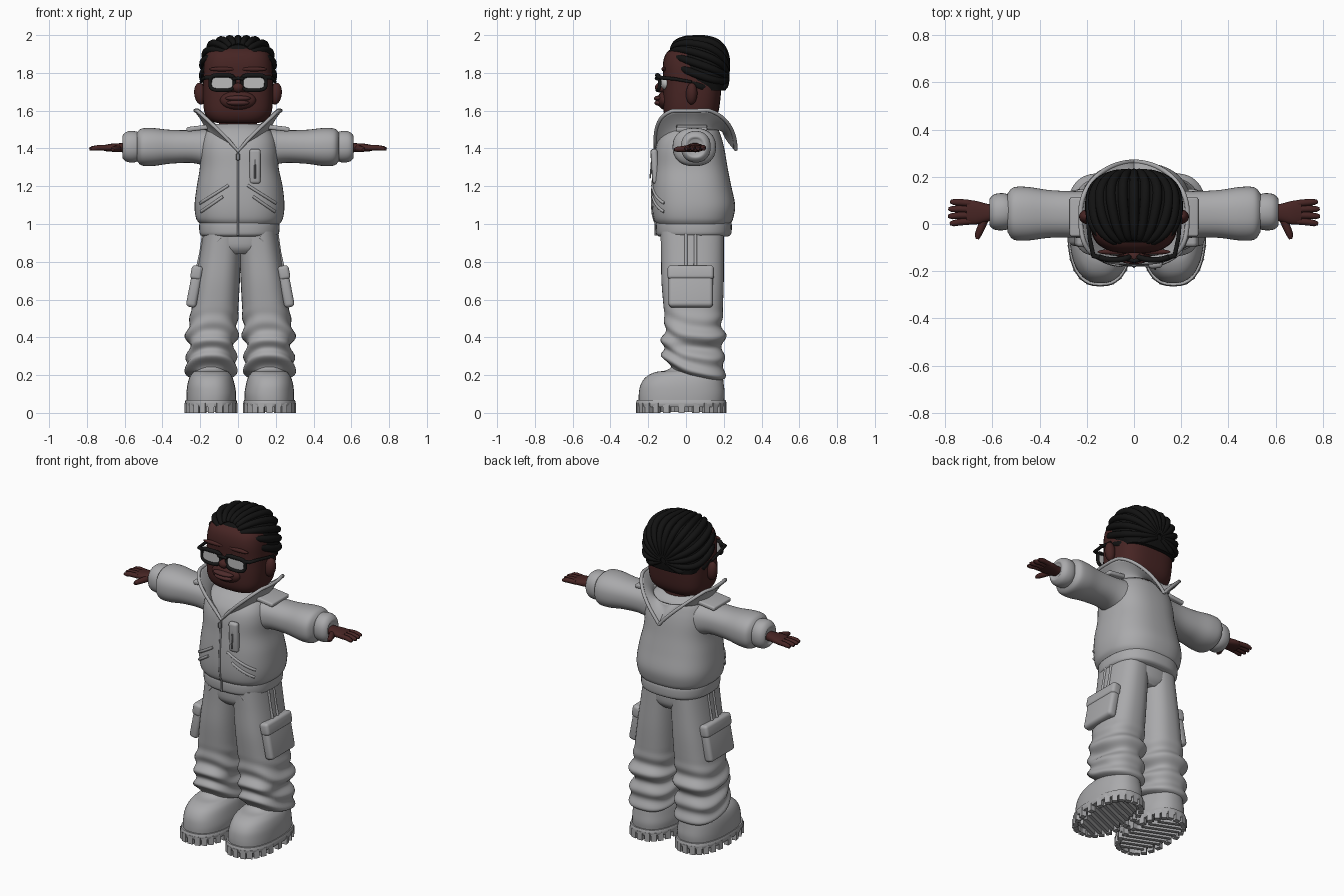
import bpy, bmesh
from math import sin, cos, pi, radians, copysign
from mathutils import Vector, Matrix, Euler

if "Cube" in bpy.data.objects:
    bpy.data.objects.remove(bpy.data.objects["Cube"])


def material(name, r, g, b):
    m = bpy.data.materials.new(name)
    m.use_nodes = True
    m.diffuse_color = (r, g, b, 1)
    m.node_tree.nodes["Principled BSDF"].inputs["Base Color"].default_value = (r, g, b, 1)
    return m


CLOTH = material("grey_cloth", 0.40, 0.40, 0.41)
SEAM = material("seam_grey", 0.24, 0.24, 0.25)
SKIN = material("dark_brown_skin", 0.062, 0.018, 0.017)
LIP = material("lip_brown", 0.075, 0.024, 0.024)
HAIR = material("black_hair", 0.006, 0.006, 0.006)
FRAME = material("black_frame", 0.008, 0.008, 0.008)
LENS = material("pale_lens", 0.50, 0.50, 0.50)


def place(name, data, mat, mirror=False, shift=0.0):
    """Link an object, colour it and optionally mirror it across its own origin."""
    ob = bpy.data.objects.new(name, data)
    bpy.context.collection.objects.link(ob)
    data.materials.append(mat)
    ob.location.x = shift
    if mirror:
        ob.modifiers.new("mirror", "MIRROR").use_mirror_merge = False
    return ob


def from_bmesh(name, bm, mat, mirror=False, shift=0.0, angle=50):
    bmesh.ops.recalc_face_normals(bm, faces=bm.faces)
    me = bpy.data.meshes.new(name)
    bm.to_mesh(me)
    bm.free()
    me.shade_smooth()
    me.set_sharp_from_angle(angle=radians(angle))
    return place(name, me, mat, mirror, shift)


def rounded(a, p):
    """Point on a unit superellipse."""
    c, s = cos(a), sin(a)
    return copysign(abs(c) ** (2 / p), c), copysign(abs(s) ** (2 / p), s)


def spline(rows, steps):
    """Smoothly resample rows of numbers."""
    out = []
    for i in range(len(rows) - 1):
        a, b, c, d = (rows[max(0, min(len(rows) - 1, i + k))] for k in (-1, 0, 1, 2))
        for s in range(steps):
            t = s / steps
            out.append([q + t / 2 * (r - p + t * (2 * p - 5 * q + 4 * r - w + t * (3 * (q - r) + w - p)))
                        for p, q, r, w in zip(a, b, c, d)])
    return out + [list(rows[-1])]


def loft(name, rows, mat, axis="z", p=2.4, seg=48, steps=5, fold=None, mirror=False, shift=0.0):
    """Rows are: position on the axis, then low and high bounds of both cross directions."""
    bm = bmesh.new()
    rings = []
    for pos, a0, a1, b0, b1 in spline(rows, steps):
        ring = []
        for k in range(seg):
            c, s = rounded(2 * pi * k / seg, p)
            a, b = (a0 + a1 + (a1 - a0) * c) / 2, (b0 + b1 + (b1 - b0) * s) / 2
            co = Vector((a, b, pos)) if axis == "z" else Vector((pos, a, b))
            if fold:
                co = fold(co, Vector(((a0 + a1) / 2, (b0 + b1) / 2, pos)), 2 * pi * k / seg)
            ring.append(bm.verts.new(co))
        rings.append(ring)
    for lo, hi in zip(rings, rings[1:]):
        for k in range(seg):
            bm.faces.new((lo[k - 1], lo[k], hi[k], hi[k - 1]))
    bm.faces.new(rings[0])
    bm.faces.new(rings[-1])
    return from_bmesh(name, bm, mat, mirror, shift)


def box(name, loc, size, mat, rot=(0, 0, 0), bevel=0.01, mirror=False, shift=0.0):
    bm = bmesh.new()
    m = Matrix.LocRotScale(Vector(loc), Euler(rot), Vector(size))
    bmesh.ops.create_cube(bm, size=1, matrix=m)
    if bevel:
        bmesh.ops.bevel(bm, geom=bm.edges[:], offset=bevel, segments=4, profile=0.5, affect="EDGES")
    return from_bmesh(name, bm, mat, mirror, shift)


def ball(name, loc, size, mat, rot=(0, 0, 0), mirror=False):
    bm = bmesh.new()
    m = Matrix.LocRotScale(Vector(loc), Euler(rot), Vector(size))
    bmesh.ops.create_uvsphere(bm, u_segments=28, v_segments=18, radius=1, matrix=m)
    return from_bmesh(name, bm, mat, mirror)


def tube(name, paths, mat, radius, mirror=False, cyclic=False, shift=0.0):
    """Paths are lists of (point, radius factor)."""
    cu = bpy.data.curves.new(name, "CURVE")
    cu.dimensions, cu.bevel_depth, cu.bevel_resolution, cu.use_fill_caps = "3D", radius, 3, True
    for path in paths:
        sp = cu.splines.new("POLY")
        sp.points.add(len(path) - 1)
        for pt, (co, r) in zip(sp.points, path):
            pt.co, pt.radius = (*co, 1), r
        sp.use_cyclic_u = cyclic
    return place(name, cu, mat, mirror, shift)


# Trousers with gathered folds near the ankle
def trouser_fold(co, mid, a):
    low = max(0.0, min(1.0, (0.56 - co.z) / 0.15))
    hem = max(0.0, min(1.0, (0.40 - co.z) / 0.2))
    out = (co - mid).normalized()
    co = co + out * low * 0.011 * sin(co.z * 62 + 2.2 * sin(a) + 1.3 * cos(2 * a))
    co.z -= 0.16 * hem * (co.y - 0.06)
    return co


loft("trouser_legs", [(.19, .06, .25, -.05, .18), (.215, .025, .285, -.08, .2), (.28, .02, .288, -.12, .205),
     (.335, .035, .265, -.125, .19), (.39, .018, .285, -.125, .208), (.46, .015, .275, -.112, .192),
     (.55, .01, .258, -.118, .195), (.7, .002, .236, -.13, .2), (.85, -.005, .212, -.132, .2),
     (.96, -.01, .195, -.135, .2)], CLOTH, p=2.5, steps=8, fold=trouser_fold, mirror=True, shift=.012)
loft("hips", [(.84, -.1, .12, -.1, .17), (.88, -.17, .19, -.13, .195), (.97, -.185, .205, -.135, .2)], CLOTH)
box("cargo_pockets", (.242, .025, .665), (.055, .235, .215), CLOTH, (0, -.19, 0), .02, True, .012)
box("cargo_flaps", (.231, .025, .742), (.06, .245, .075), CLOTH, (0, -.19, 0), .018, True, .012)
tube("side_seams", [[((.226, y, .77), 1), ((.208, y, .85), 1), ((.194, y, .95), 1)] for y in (.0, .05)],
     CLOTH, .009, True, shift=.012)
tube("hip_pocket_seams", [[((.09, -.13, .945), 1), ((.12, -.128, .91), 1), ((.17, -.095, .89), 1)]],
     CLOTH, .006, True, shift=.012)

# Boots with lugged soles
loft("boots", [(.05, .025, .285, -.25, .2), (.1, .022, .285, -.25, .205), (.15, .03, .28, -.24, .2),
     (.19, .042, .268, -.212, .195), (.215, .06, .25, -.165, .19), (.232, .075, .235, -.09, .18),
     (.3, .08, .23, -.04, .17)], CLOTH, mirror=True, shift=.012)
loft("boot_soles", [(.032, .02, .29, -.26, .21), (.05, .016, .294, -.264, .214), (.068, .02, .29, -.26, .21)],
     CLOTH, p=2.5, mirror=True, shift=.012)
LUGS = 24
lugs = bmesh.new()
for k in range(LUGS):
    a = 2 * pi * k / LUGS
    c, s = rounded(a, 2.5)
    m = Matrix.LocRotScale(Vector((.155 + .125 * c, -.025 + .226 * s, .026)),
                           Euler((0, 0, a)), Vector((.028, .032, .052)))
    bmesh.ops.create_cube(lugs, size=1, matrix=m)
for k in range(-4, 5):
    length = .24 * (1 - (k / 5.2) ** 2) ** .5
    m = Matrix.LocRotScale(Vector((.155, -.025 + k * .044, .02)), Euler((0, 0, .4)), Vector((length, .02, .03)))
    bmesh.ops.create_cube(lugs, size=1, matrix=m)
from_bmesh("sole_lugs", lugs, CLOTH, True, .012, 30)

# Jacket body, waistband and sleeves
body = loft("jacket_body", [(1.0, -.2, .22, -.155, .235), (1.03, -.222, .238, -.172, .25), (1.1, -.23, .246, -.18, .26),
            (1.2, -.218, .236, -.178, .24), (1.3, -.202, .215, -.17, .22), (1.39, -.2, .212, -.163, .205),
            (1.45, -.19, .2, -.145, .19), (1.5, -.165, .17, -.105, .17), (1.53, -.12, .12, -.06, .13)], CLOTH, p=2.5)
loft("jacket_waistband", [(.935, -.19, .2, -.145, .225), (.95, -.203, .217, -.158, .24),
     (1.0, -.205, .219, -.16, .242), (1.02, -.195, .21, -.15, .232)], CLOTH, p=2.5)
loft("sleeves", [(.1, -.08, .16, 1.27, 1.51), (.22, -.06, .14, 1.32, 1.498), (.35, -.058, .143, 1.32, 1.498),
     (.45, -.07, .157, 1.307, 1.508), (.51, -.066, .155, 1.31, 1.505), (.535, -.035, .13, 1.335, 1.485)],
     CLOTH, "x", 2.3, mirror=True)
loft("cuffs", [(.51, -.015, .115, 1.34, 1.48), (.55, -.026, .13, 1.326, 1.492), (.59, -.024, .126, 1.33, 1.488),
     (.612, -.005, .105, 1.35, 1.465), (.605, .015, .085, 1.365, 1.45)], CLOTH, "x", 2.2, mirror=True)
box("shoulder_tabs", (.215, .03, 1.507), (.115, .165, .025), CLOTH, (0, .12, 0), .009, True)

# Flared collar, open in a V at the front
collar = bmesh.new()
N, ROWS = 72, 8
grid, rim = [], []
for k in range(N + 1):
    a = pi * (2 * k / N - 1)
    c, s = rounded(a, 3.2) if cos(a) > 0 else (cos(a), sin(a))
    top = Vector((.226 * s, .05 - .213 * c, 1.385 + .215 * min(1, abs(s) / .95) ** .9 + .008 * max(0, -c)))
    low = Vector((.17 * sin(a), .03 - .165 * cos(a), 1.5 - .12 * max(0, cos(a)) ** 3))
    rim.append((top, 1))
    col = []
    for v in range(ROWS + 1):
        t = v / ROWS
        co = low.lerp(top, t ** 1.5)
        co.z = low.z + (top.z - low.z) * t
        col.append(collar.verts.new(co))
    grid.append(col)
for p, q in zip(grid, grid[1:]):
    for v in range(ROWS):
        collar.faces.new((p[v], q[v], q[v + 1], p[v + 1]))
bmesh.ops.remove_doubles(collar, verts=collar.verts, dist=.0005)
flare = from_bmesh("collar", collar, CLOTH)
thick = flare.modifiers.new("thickness", "SOLIDIFY")
thick.thickness, thick.offset = .012, 0
tube("collar_rim", [rim], CLOTH, .010)

# Jacket front details laid onto the cloth
bpy.context.view_layer.update()


def front(x, z, lift=0.0):
    hit, co, *_ = body.ray_cast(Vector((x, -1, z)), Vector((0, 1, 0)))
    return Vector((x, co.y - lift if hit else -.16, z))


def on_front(x0, z0, x1, z1, n=12):
    return [(front(x0 + (x1 - x0) * i / n, z0 + (z1 - z0) * i / n), 1) for i in range(n + 1)]


tube("zip", [[(Vector((0, -.16, .94)), 1), (Vector((0, -.16, 1.005)), 1)] + on_front(0, 1.02, 0, 1.385)], SEAM, .006)
box("zip_pull", front(0, 1.355, .008), (.02, .014, .035), SEAM, bevel=.004)
tube("pocket_welts", [on_front(e * .05, 1.205, e * .2, 1.11) for e in (1, -1)]
     + [on_front(e * .08, 1.145, e * .195, 1.065) for e in (1, -1)], CLOTH, .008)
box("chest_pocket", front(.09, 1.305, .004), (.06, .036, .185), CLOTH, (.06, 0, .06), .016)
tube("chest_pocket_zip", [[(front(.09, z, .023), 1) for z in (1.24, 1.3, 1.37)]], SEAM, .004)

# Hands
loft("palms", [(.58, .02, .08, 1.38, 1.43), (.62, .01, .085, 1.38, 1.428), (.67, -.002, .098, 1.383, 1.425),
     (.71, .0, .1, 1.386, 1.418)], SKIN, "x", 2.4, 24, mirror=True)
tube("fingers", [[((.69, .012 + .025 * i, 1.403), 1), ((.74, .008 + .028 * i, 1.404), 1),
                  ((.775 - .008 * abs(i - 1.4), .003 + .030 * i, 1.4), .9),
                  ((.79 - .008 * abs(i - 1.4), .002 + .031 * i, 1.397), .5)] for i in range(4)],
     SKIN, .0145, True)
tube("thumbs", [[((.63, .03, 1.4), 1.2), ((.645, -.01, 1.398), 1.1), ((.66, -.045, 1.395), .95),
                 ((.664, -.063, 1.393), .5)]], SKIN, .0155, True)

# Head and face
loft("neck", [(1.46, -.1, .1, -.05, .13), (1.6, -.1, .1, -.06, .14)], SKIN)
loft("head", [(1.535, -.11, .11, -.075, .11), (1.55, -.15, .15, -.1, .145), (1.59, -.177, .177, -.118, .17),
     (1.66, -.185, .185, -.122, .182), (1.76, -.184, .184, -.12, .19), (1.85, -.18, .18, -.122, .195),
     (1.91, -.16, .16, -.1, .18), (1.95, -.1, .1, -.04, .12)], SKIN, p=3)
ball("muzzle", (0, -.115, 1.655), (.095, .035, .05), SKIN)
ball("nose", (0, -.138, 1.722), (.03, .026, .026), SKIN)
ball("nostrils", (.026, -.13, 1.715), (.018, .02, .017), SKIN, mirror=True)
ball("upper_lip", (0, -.142, 1.665), (.068, .028, .015), LIP)
ball("lower_lip", (0, -.14, 1.641), (.06, .027, .016), LIP)
ball("ears", (.2, .03, 1.69), (.032, .03, .058), SKIN, (0, .12, .3), True)
ball("eyes", (.082, -.1, 1.745), (.046, .035, .038), LENS, mirror=True)
ball("brows", (.085, -.118, 1.82), (.07, .012, .012), SKIN, mirror=True)

# Glasses
rims, lens = [], bmesh.new()
for k in range(40):
    c, s = rounded(2 * pi * k / 40, 3.4)
    co = Vector((.084 + .064 * c, -.152 + .012 * c * c, 1.748 + .04 * s))
    rims.append((co, 1.25 if s > .5 else 1))
lens.faces.new([lens.verts.new(co) for co, _ in rims])
tube("glasses_rims", [rims], FRAME, .0095, True, True)
from_bmesh("lenses", lens, LENS, True)
tube("glasses_bridge", [[((-.03, -.15, 1.768), 1), ((0, -.157, 1.772), 1), ((.03, -.15, 1.768), 1)]], FRAME, .009)
tube("glasses_temples", [[((.14, -.142, 1.775), 1.2), ((.172, -.135, 1.775), 1.2), ((.188, -.06, 1.768), 1),
                          ((.196, .03, 1.752), .9)]], FRAME, .009, True)

# Hair cap and braids swept from the forehead to the nape
cap = loft("hair_cap", [(1.708, -.165, .165, .05, .21), (1.75, -.183, .183, -.03, .218), (1.8, -.187, .187, -.065, .22),
           (1.87, -.182, .182, -.088, .218), (1.93, -.158, .158, -.078, .195), (1.965, -.12, .12, -.045, .155),
           (1.98, -.06, .06, .0, .1)], HAIR, p=2.5)
bpy.context.view_layer.update()
core = Vector((0, .06, 1.83))
axis = Vector((0, -1, .35)).normalized()
up = Vector((0, .35, 1)).normalized()
braids = []
for i in range(15):
    a = radians(-118 + 236 * i / 14)
    path = []
    for k in range(34):
        t = radians(24 + 150 * k / 33)
        d = axis * cos(t) + (up * cos(a) + Vector((sin(a), 0, 0))) * sin(t)
        hit, co, *_ = cap.ray_cast(core, d.normalized())
        if hit and co.z > 1.722:
            path.append((co, (.45 + .55 * sin(t)) * (.7 if k == 0 else 1)))
    if len(path) > 2:
        braids.append(path)
tube("braids", braids, HAIR, .021)
